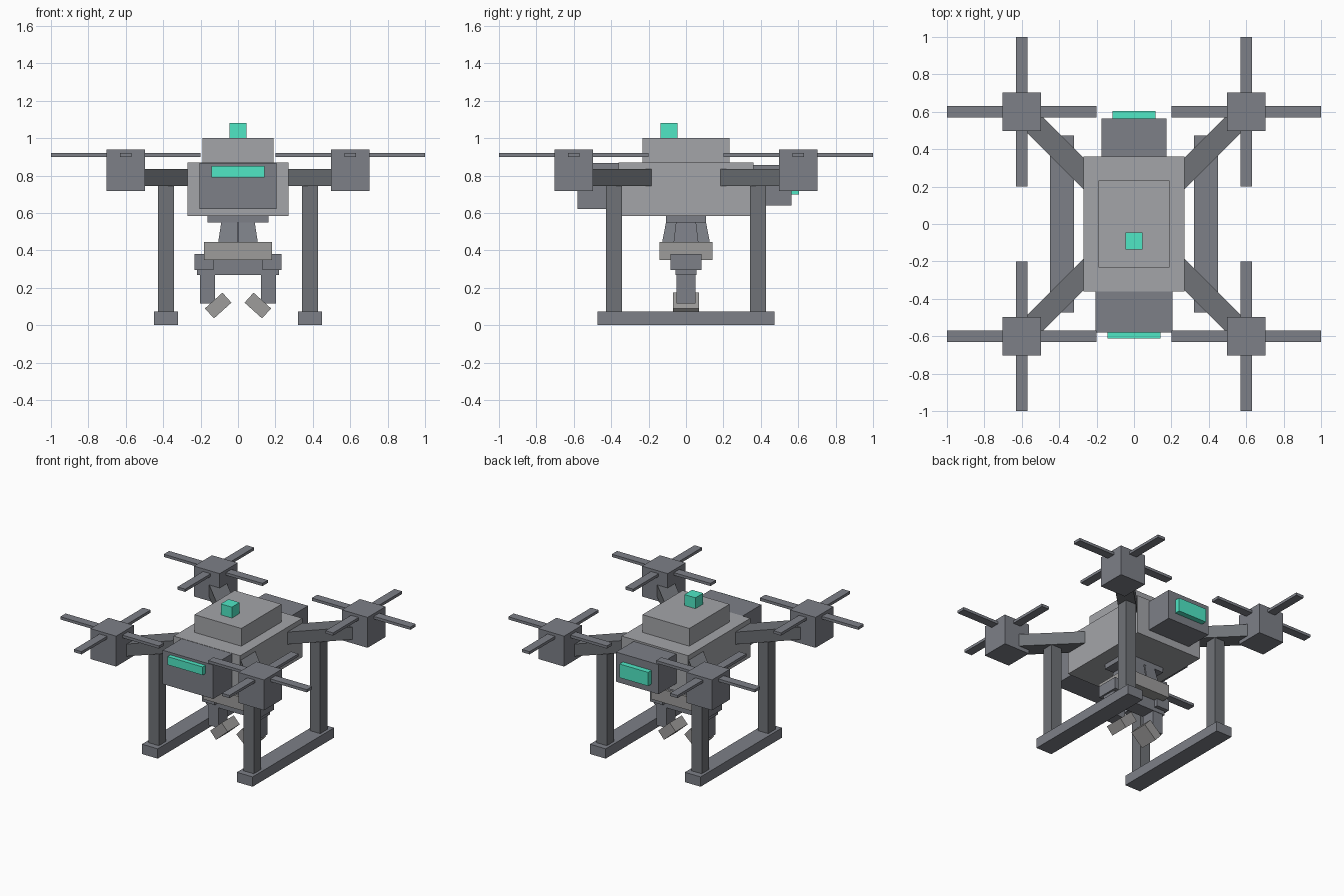
import bpy, bmesh
from math import radians
from mathutils import Matrix, Vector

if "Cube" in bpy.data.objects:
    bpy.data.objects.remove(bpy.data.objects["Cube"])


def paint(name, r, g, b):
    m = bpy.data.materials.new(name)
    m.diffuse_color = (r, g, b, 1)
    m.use_nodes = True
    m.node_tree.nodes["Principled BSDF"].inputs["Base Color"].default_value = m.diffuse_color
    return m


teal = paint("teal_glow", .08, .80, .56)
light = paint("pale_metal", .37, .375, .395)
warm = paint("plain_metal", .34, .335, .33)
dark = paint("slate_metal", .205, .215, .245)
deep = paint("arm_metal", .16, .17, .185)


def finish(name, bm, mat):
    bmesh.ops.recalc_face_normals(bm, faces=bm.faces)
    me = bpy.data.meshes.new(name)
    bm.to_mesh(me)
    bm.free()
    ob = bpy.data.objects.new(name, me)
    bpy.context.collection.objects.link(ob)
    me.materials.append(mat)
    return ob


def box(name, x, y, z, mat=dark, rot=None):
    """Box from (min, max) ranges, optionally turned about its centre."""
    size = [r[1] - r[0] for r in (x, y, z)]
    mid = Vector([(r[0] + r[1]) / 2 for r in (x, y, z)])
    bm = bmesh.new()
    bmesh.ops.create_cube(bm, size=1, matrix=Matrix.Diagonal((*size, 1)))
    ob = finish(name, bm, mat)
    ob.location = mid
    if rot:
        ob.rotation_euler = rot
    return ob


def loft(name, low, high, z0, z1, mat=dark):
    """Tapered block between two rectangles (x0, x1, y0, y1)."""
    bm = bmesh.new()
    rings = []
    for (x0, x1, y0, y1), z in ((low, z0), (high, z1)):
        rings.append([bm.verts.new((x, y, z)) for x, y in
                      ((x0, y0), (x1, y0), (x1, y1), (x0, y1))])
    a, b = rings
    bm.faces.new(a)
    bm.faces.new(b)
    for i in range(4):
        j = (i + 1) % 4
        bm.faces.new((a[i], a[j], b[j], b[i]))
    return finish(name, bm, mat)


def about(c, h):
    return (c - h, c + h)


# Hull, lid, front and rear housings
box("hull", (-.27, .27), (-.36, .36), (.585, .87), light)
box("lid", (-.19, .19), (-.233, .233), (.87, 1.0), light)
box("beacon", (-.045, .045), (-.135, -.045), (1.0, 1.08), teal)
box("front_housing", (-.205, .205), (-.58, -.35), (.62, .868))
box("front_light", (-.143, .143), (-.613, -.57), (.79, .85), teal)
box("rear_housing", (-.173, .173), (.35, .565), (.64, .857))
box("rear_light", (-.116, .116), (.555, .605), (.70, .80), teal)

# Arms, motors, rotors and landing posts at the four corners
for sx, xn in ((-1, "left"), (1, "right")):
    for sy, yn in ((-1, "front"), (1, "rear")):
        tag = f"{yn}_{xn}"
        cx, cy = .6 * sx, .6 * sy
        box("motor_" + tag, about(cx, .104), about(cy, .104), (.717, .94))
        box("blade_across_" + tag, about(cx, .4), about(cy, .031), (.90, .92))
        box("blade_along_" + tag, about(cx, .031), about(cy, .4), (.90, .92))
        box("arm_" + tag, about(.4 * sx, .283), about(.4 * sy, .06), (.745, .835),
            deep, (0, 0, radians(45 * sx * sy)))
        box("post_" + tag, about(.385 * sx, .042), about(.385 * sy, .042),
            (.06, .76), deep)
        # Splayed gripper struts
        xs = [sorted((sx * .004, sx * w)) for w in (.108, .088)]
        ys = [sorted((sy * a, sy * b)) for a, b in ((.065, .13), (.05, .105))]
        loft("gripper_strut_" + tag, (*xs[0], *ys[0]), (*xs[1], *ys[1]), .43, .56)

    # Skid, gripper shoulder, finger and angled tip on each side
    box("skid_" + xn, about(.385 * sx, .064), (-.472, .472), (0, .072))
    box("shoulder_" + xn, about(.182 * sx, .051), (-.083, .083), (.295, .38))
    box("finger_" + xn, about(.162 * sx, .04), (-.052, .052), (.117, .31))
    box("finger_tip_" + xn, about(.106 * sx, .063), (-.07, .07), about(.105, .036),
        warm, (0, radians(42 * sx), 0))

# Gripper mount
box("mount_plate", (-.163, .163), (-.107, .107), (.55, .59))
loft("mount_core", (-.085, .085, -.065, .065), (-.07, .07, -.05, .05), .43, .56)
box("gripper_collar", (-.182, .182), (-.143, .143), (.348, .444), warm)
box("gripper_crossbar", (-.22, .22), (-.055, .055), (.267, .36))
